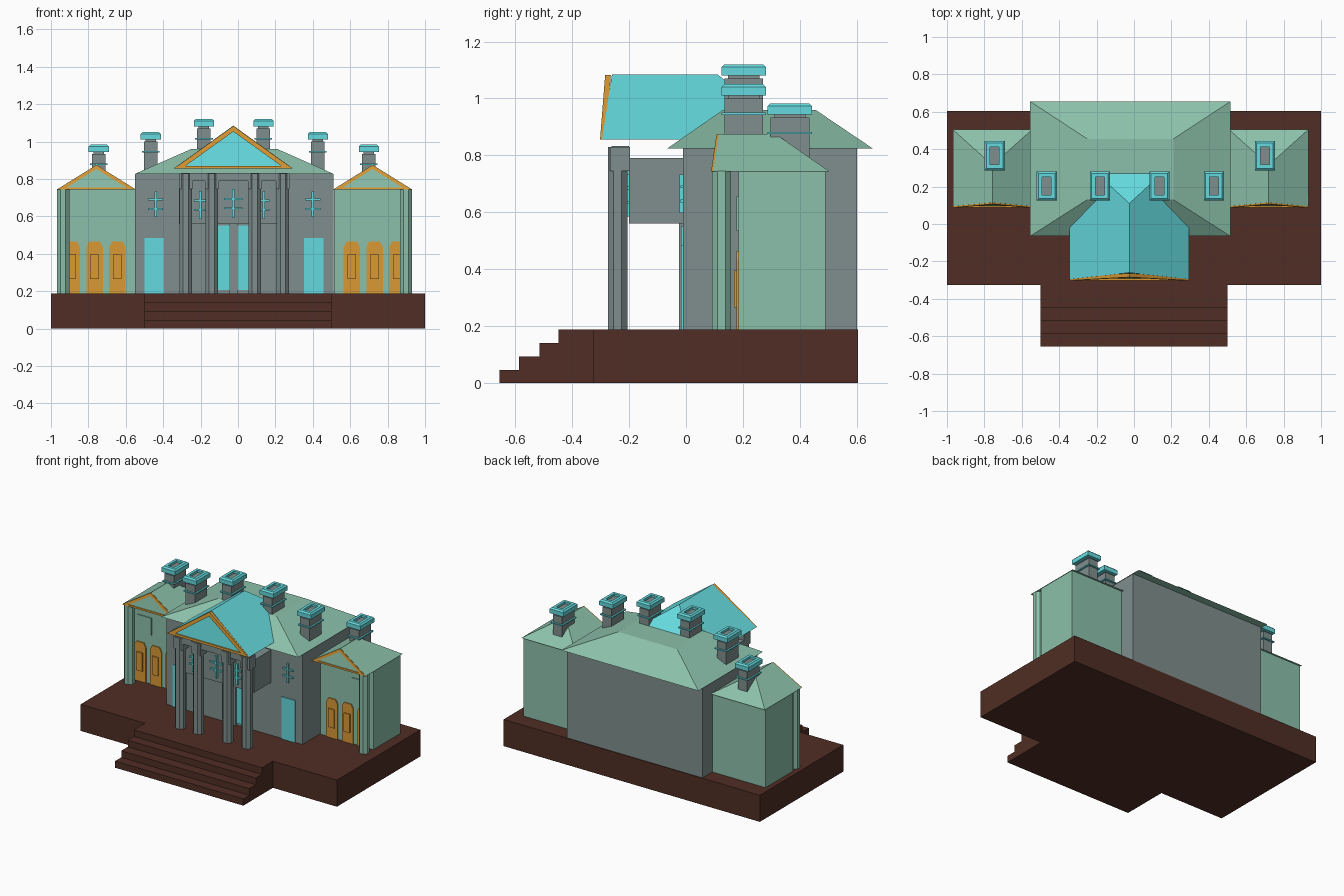
import bpy, bmesh, math

if "Cube" in bpy.data.objects:
    bpy.data.objects.remove(bpy.data.objects["Cube"])


def material(name, rgb):
    m = bpy.data.materials.new(name)
    m.diffuse_color = (*rgb, 1)
    m.use_nodes = True
    m.node_tree.nodes["Principled BSDF"].inputs["Base Color"].default_value = m.diffuse_color
    return m


BROWN = material("dark_brown", (0.08, 0.027, 0.018))
GREY = material("stone_grey", (0.215, 0.275, 0.27))
GREEN = material("sage_green", (0.26, 0.53, 0.405))
CYAN = material("bright_cyan", (0.13, 0.70, 0.73))
ORANGE = material("ochre_orange", (0.70, 0.32, 0.035))


def mesh(name, verts, faces, mat):
    bm = bmesh.new()
    vs = [bm.verts.new(v) for v in verts]
    for f in faces:
        bm.faces.new([vs[i] for i in f])
    bmesh.ops.recalc_face_normals(bm, faces=bm.faces)
    me = bpy.data.meshes.new(name)
    bm.to_mesh(me)
    bm.free()
    me.materials.append(mat)
    ob = bpy.data.objects.new(name, me)
    bpy.context.collection.objects.link(ob)
    return ob


def loft(name, rings, mat):
    """Closed solid through equal-length rings of points."""
    n = len(rings[0])
    faces = [list(range(n)), list(range((len(rings) - 1) * n, len(rings) * n))]
    for r in range(len(rings) - 1):
        for i in range(n):
            j = (i + 1) % n
            faces.append([r * n + i, r * n + j, (r + 1) * n + j, (r + 1) * n + i])
    return mesh(name, [p for ring in rings for p in ring], faces, mat)


def rect(x0, x1, y0, y1, z):
    return [(x0, y0, z), (x1, y0, z), (x1, y1, z), (x0, y1, z)]


def box(name, x0, x1, y0, y1, z0, z1, mat):
    return loft(name, [rect(x0, x1, y0, y1, z0), rect(x0, x1, y0, y1, z1)], mat)


def column(name, x, y, r, z0, z1, mat):
    R = r / math.cos(math.pi / 8)
    ring = [(x + R * math.cos((i + 0.5) * math.pi / 4),
             y + R * math.sin((i + 0.5) * math.pi / 4)) for i in range(8)]
    return loft(name, [[(*p, z) for p in ring] for z in (z0, z1)], mat)


def hip_gable(name, cx, hw, y0, ry0, ry1, y1, z0, z1, mat):
    """Roof with a leaning front gable and a hipped back."""
    v = rect(cx - hw, cx + hw, y0, y1, z0) + [(cx, ry0, z1), (cx, ry1, z1)]
    return mesh(name, v, [(0, 1, 2, 3), (0, 1, 4), (2, 3, 5),
                          (1, 2, 5, 4), (3, 0, 4, 5)], mat)


def gable_frame(name, cx, hw, z0, z1, y0, y1, depth, border, mat):
    """Triangular rim leaning from y0 at the eaves to y1 at the peak."""
    h = z1 - z0
    bot = border * 0.5
    ht = h - border - bot
    tri_out = [(cx - hw, z0), (cx + hw, z0), (cx, z1)]
    iw = hw * ht / h
    tri_in = [(cx - iw, z0 + bot), (cx + iw, z0 + bot), (cx, z0 + bot + ht)]
    verts = []
    for d in (0, depth):
        for x, z in tri_out + tri_in:
            verts.append((x, y0 + (y1 - y0) * (z - z0) / h + d, z))
    faces = []
    for i in range(3):
        j = (i + 1) % 3
        faces += [(i, j, 3 + j, 3 + i), (6 + i, 6 + j, 9 + j, 9 + i),
                  (i, j, 6 + j, 6 + i), (3 + i, 3 + j, 9 + j, 9 + i)]
    return mesh(name, verts, faces, mat)


def window_cross(name, x, y, z, h, w):
    box(name + "_mullion", x - .007, x + .007, y - .012, y, z - h / 2, z + h / 2, CYAN)
    for dz in (.025, -.025):
        box(name + "_bar", x - w / 2, x + w / 2, y - .01, y,
            z + dz - .005, z + dz + .005, CYAN)


def chimney(x, y, z0, top):
    box("chimney_shaft", x - .036, x + .036, y - .068, y + .068, z0, top - .05, GREY)
    box("chimney_neck", x - .028, x + .028, y - .055, y + .055, top - .05, top - .015, GREY)
    box("chimney_ring", x - .047, x + .047, y - .078, y + .078, top - .108, top - .1, CYAN)
    # Bevelled cap with an open flue
    prof = [(.024, top - .04), (.054, top - .04), (.054, top - .01), (.044, top), (.024, top)]
    verts = []
    for a, z in prof:
        verts += rect(x - a, x + a, y - a - .024, y + a + .024, z)
    n = len(prof)
    faces = [(r * 4 + i, r * 4 + (i + 1) % 4,
              (r + 1) % n * 4 + (i + 1) % 4, (r + 1) % n * 4 + i)
             for r in range(n) for i in range(4)]
    mesh("chimney_cap", verts, faces, CYAN)


# Plinth and stairs
G = .188
box("plinth", -1, 1, -.325, .605, 0, G, BROWN)
for i, y in enumerate((-.655, -.587, -.515, -.447)):
    box("stair_step", -.5, .5, y, -.325, 0, G * (i + 1) / 4, BROWN)

# Central block and hipped roof with a flat top
box("main_block", -.55, .51, -.01, .6, G, .825, GREY)
loft("main_roof", [rect(-.555, .515, -.065, .655, .825),
                   rect(-.25, .21, .13, .455, .96)], GREEN)

# Portico: upper room, columns, beams and gabled roof
CX = -.025
box("portico_room", CX - .29, CX + .29, -.2, -.01, .56, .79, GREY)
for x in (-.28, -.14, .09, .24):
    column("portico_column", x, -.24, .034, G, .83, GREY)
    box("column_capital", x - .036, x + .036, -.267, -.197, .745, .83, GREY)
box("portico_beam", CX - .285, CX + .295, -.262, -.2, .79, .833, GREY)
hip_gable("portico_roof", CX, .32, -.295, -.26, .11, .405, .855, 1.085, CYAN)
gable_frame("portico_gable_trim", CX, .318, .855, 1.083, -.302, -.284, .02, .03, ORANGE)

# Entrance doors and side doors
for side in (-1, 1):
    cx = CX + side * .055
    box("entrance_door", cx - .031, cx + .031, -.018, -.01, .205, .55, CYAN)
    cx = -.022 + side * .426
    box("side_door", cx - .052, cx + .052, -.017, -.01, G, .485, CYAN)
box("entrance_post", CX - .024, CX + .024, -.025, -.01, G, .56, GREY)

# Cross-shaped window bars
for x in (-.44, .4):
    window_cross("wall_window", x, -.01, .665, .135, .08)
for x in (-.202, .137):
    window_cross("portico_window", x, -.2, .66, .15, .065)
window_cross("centre_window", CX, -.2, .668, .155, .1)

# Wings
for side, cx in ((-1, -.757), (1, .72)):
    box("wing_body", cx - .207, cx + .207, .185, .49, G, .745, GREEN)
    column("wing_corner_column", cx + side * .178, .125, .033, G, .745, GREEN)
    hip_gable("wing_roof", cx, .212, .095, .115, .315, .505, .743, .875, GREEN)
    gable_frame("wing_gable_trim", cx, .21, .743, .873, .088, .107, .012, .02, ORANGE)
    wx = cx + side * .1
    box("wing_upper_panel", wx - .055, wx + .055, .178, .185, .535, .655, GREEN)
    # Doors with clipped upper corners and a raised panel
    for dx in (-.122, 0, .122):
        x = cx + dx + side * .01
        prof = [(-.044, G), (.044, G), (.044, .435), (.028, .465), (-.028, .465), (-.044, .435)]
        loft("wing_door", [[(x + a, y, z) for a, z in prof] for y in (.177, .185)], ORANGE)
        box("wing_door_panel", x - .023, x + .023, .168, .177, .265, .395, ORANGE)

# Chimneys
for x, top, z0 in ((-.467, 1.05, .84), (-.182, 1.12, .9), (.136, 1.12, .9), (.427, 1.05, .84)):
    chimney(x, .203, z0, top)
for x in (-.745, .70):
    chimney(x, .365, .76, .983)
